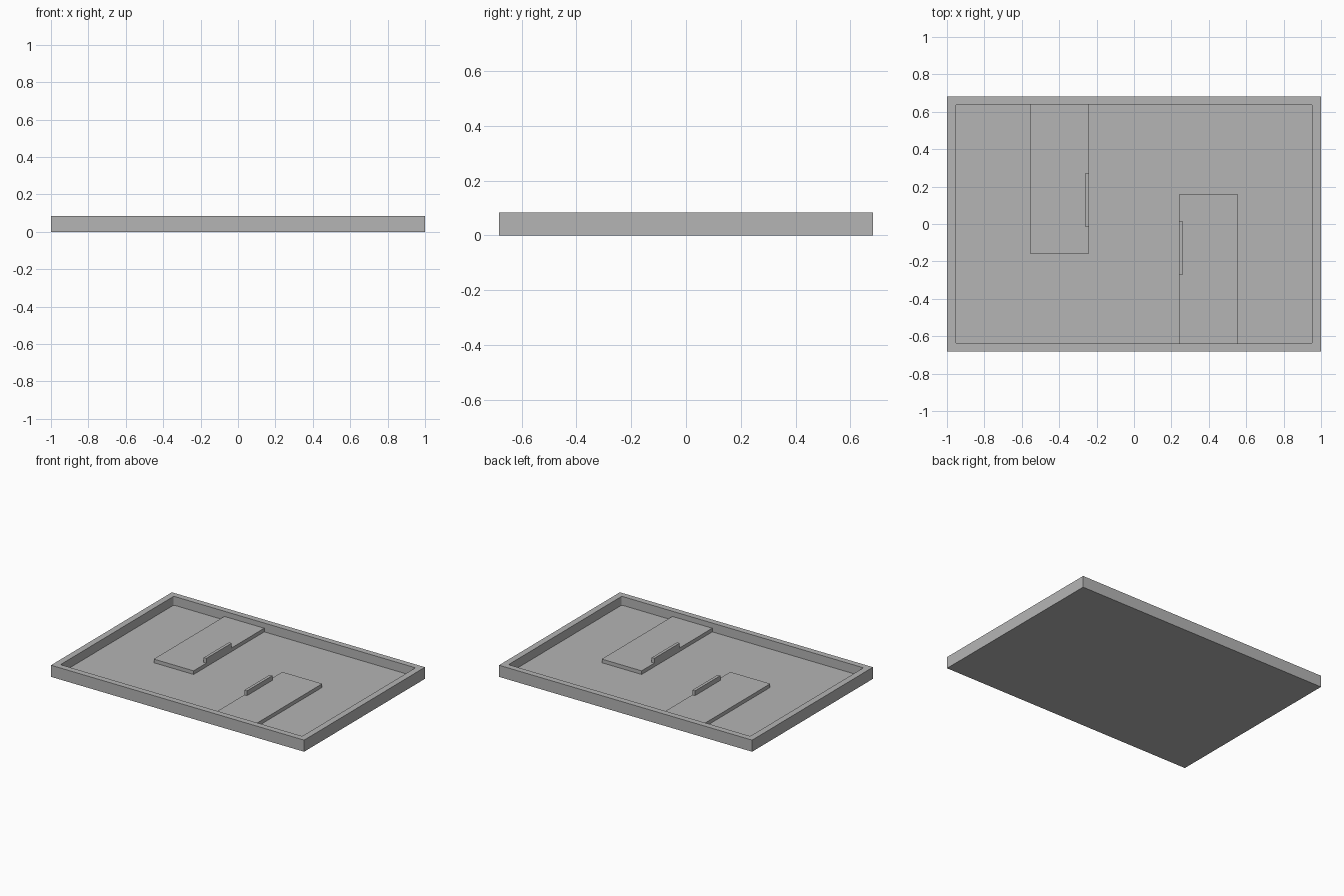
import bpy
import bmesh
from mathutils import Matrix, Vector

cube = bpy.data.objects.get("Cube")
if cube:
    bpy.data.objects.remove(cube, do_unlink=True)

HALF_X, HALF_Y, HEIGHT = 1.0, 0.682, 0.083
INNER_X, INNER_Y, FLOOR = 0.955, 0.639, 0.02
PLATE_TOP = 0.046

grey = bpy.data.materials.new("plain grey")
grey.use_nodes = True
grey.diffuse_color = (0.46, 0.46, 0.46, 1)
grey.node_tree.nodes["Principled BSDF"].inputs["Base Color"].default_value = grey.diffuse_color


def box_mesh(low, high):
    """Axis-aligned box between two corners."""
    low, high = Vector(low), Vector(high)
    bm = bmesh.new()
    bmesh.ops.create_cube(bm, size=1, matrix=Matrix.Translation((low + high) / 2)
                          @ Matrix.Diagonal((*(high - low), 1)))
    return bm


def add_object(name, bm):
    mesh = bpy.data.meshes.new(name)
    bm.to_mesh(mesh)
    bm.free()
    mesh.materials.append(grey)
    obj = bpy.data.objects.new(name, mesh)
    bpy.context.collection.objects.link(obj)
    return obj


# Tray: a slab whose top is inset and sunk into a pocket
bm = box_mesh((-HALF_X, -HALF_Y, 0), (HALF_X, HALF_Y, HEIGHT))
bm.faces.ensure_lookup_table()
top = max(bm.faces, key=lambda f: f.calc_center_median().z)
bmesh.ops.inset_individual(bm, faces=[top], thickness=HALF_X - INNER_X)
for v in top.verts:
    v.co.x = INNER_X if v.co.x > 0 else -INNER_X
    v.co.y = INNER_Y if v.co.y > 0 else -INNER_Y
pocket = bmesh.ops.extrude_discrete_faces(bm, faces=[top])["faces"][0]
for v in pocket.verts:
    v.co.z = FLOOR

# Small rounding on the upright pocket corners
corners = [e for e in bm.edges
           if abs(e.verts[0].co.z - e.verts[1].co.z) > 0.01
           and all(abs(v.co.x) < HALF_X - 0.01 for v in e.verts)]
bmesh.ops.bevel(bm, geom=corners, offset=0.01, segments=3, profile=0.5, affect='EDGES')
add_object("tray", bm)

# Two raised plates with upright tabs, turned half way round from each other
for side, turn in (("back", 1), ("front", -1)):
    def part(name, low, high):
        bm = box_mesh(low, high)
        bmesh.ops.transform(bm, verts=bm.verts, matrix=Matrix.Diagonal((turn, turn, 1, 1)))
        add_object(f"{side}_{name}", bm)

    part("plate", (-0.555, -0.158, FLOOR - 0.005), (-0.24, INNER_Y + 0.005, PLATE_TOP))
    part("tab", (-0.261, -0.014, PLATE_TOP - 0.005), (-0.24, 0.271, 0.08))
